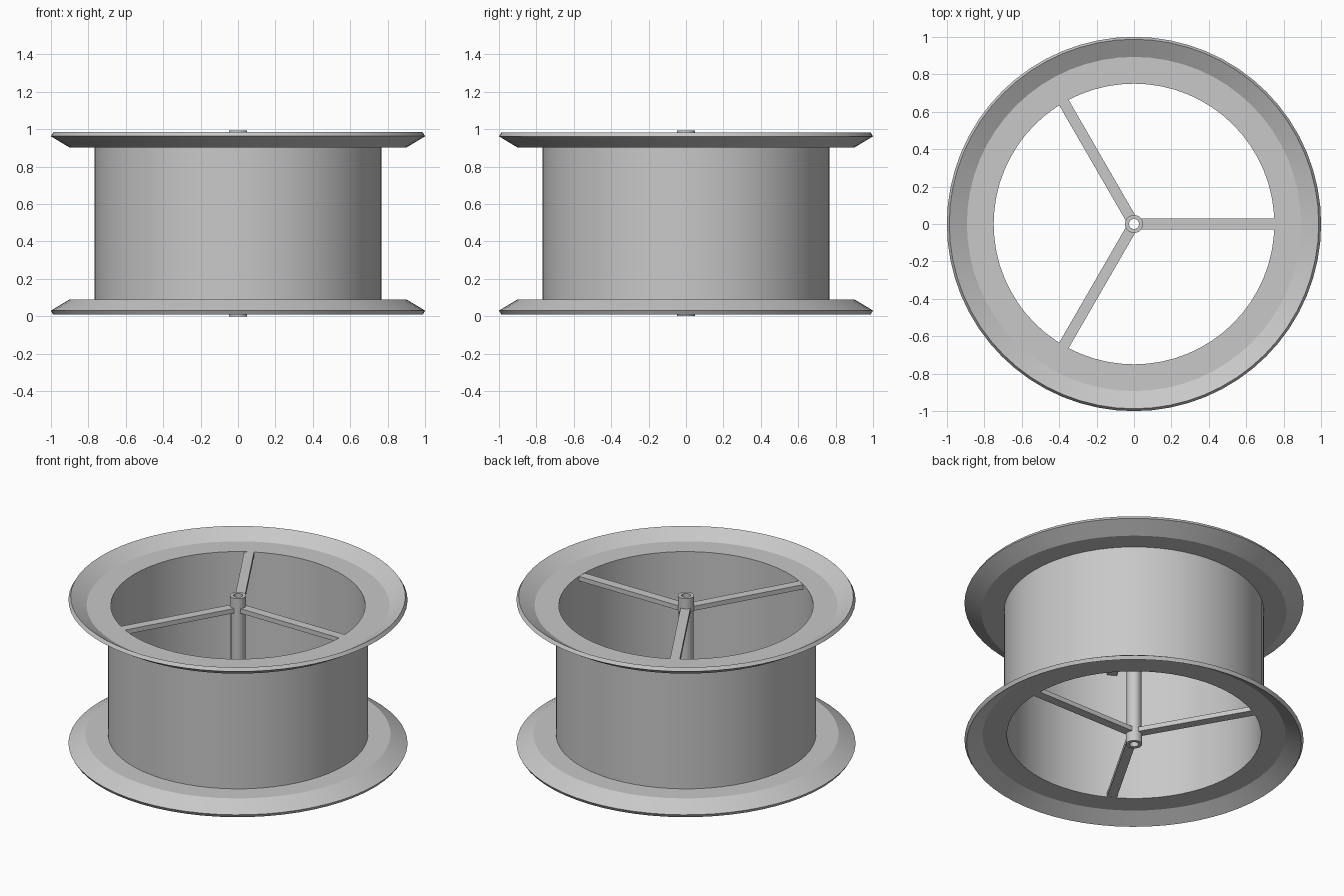
import bpy, bmesh, math
from mathutils import Matrix, Vector

cube = bpy.data.objects.get("Cube")
if cube:
    bpy.data.objects.remove(cube, do_unlink=True)

HEIGHT = 0.992          # full height of the axle
SEGMENTS = 64
HOLE = 0.75             # inner radius of drum and flanges
SHEET = 0.025           # flange thickness
SEAT = 0.902            # height where the upper flange meets the drum

grey = bpy.data.materials.new("light_grey")
grey.use_nodes = True
colour = (0.58, 0.58, 0.58, 1)
grey.diffuse_color = colour
grey.node_tree.nodes["Principled BSDF"].inputs["Base Color"].default_value = colour


def finish(name, bm, smooth=True):
    """Turn a bmesh into a named, shaded object."""
    bmesh.ops.recalc_face_normals(bm, faces=bm.faces)
    mesh = bpy.data.meshes.new(name)
    bm.to_mesh(mesh)
    bm.free()
    mesh.materials.append(grey)
    obj = bpy.data.objects.new(name, mesh)
    bpy.context.collection.objects.link(obj)
    if smooth:
        bpy.ops.object.select_all(action="DESELECT")
        obj.select_set(True)
        bpy.context.view_layer.objects.active = obj
        bpy.ops.object.shade_smooth_by_angle(angle=math.radians(25))
    return obj


def lathe(name, profile, segments=SEGMENTS):
    """Spin a closed (radius, height) profile around the z axis."""
    bm = bmesh.new()
    rings = []
    for i in range(segments):
        turn = Matrix.Rotation(math.tau * i / segments, 3, "Z")
        rings.append([bm.verts.new(turn @ Vector((r, 0, z))) for r, z in profile])
    count = len(profile)
    for i in range(segments):
        a, b = rings[i], rings[(i + 1) % segments]
        for j in range(count):
            k = (j + 1) % count
            bm.faces.new((a[j], b[j], b[k], a[k]))
    return finish(name, bm)


def tube(name, inner, outer, low, high, segments=SEGMENTS):
    return lathe(name, [(inner, low), (outer, low), (outer, high), (inner, high)], segments)


def spoke(name, angle, low, high):
    """Flat bar from the collar to the drum wall."""
    start, end, width = 0.035, 0.757, 0.058
    bm = bmesh.new()
    bmesh.ops.create_cube(bm, size=1)
    bmesh.ops.scale(bm, vec=(end - start, width, high - low), verts=bm.verts)
    bmesh.ops.translate(bm, vec=((start + end) / 2, 0, (low + high) / 2), verts=bm.verts)
    bmesh.ops.rotate(bm, matrix=Matrix.Rotation(angle, 3, "Z"), verts=bm.verts)
    return finish(name, bm, smooth=False)


# Drum wall and hollow axle
tube("drum", HOLE, 0.767, HEIGHT - SEAT, SEAT)
tube("axle", 0.027, 0.043, 0.01, HEIGHT - 0.01, 32)

# Flange section: flat ring with a lip bent away from the drum
bend = math.atan2(0.06, 0.1)
flange = [
    (HOLE, SEAT),
    (0.9, SEAT),
    (1.0, SEAT + 0.06),
    (1.0 - SHEET * math.sin(bend), SEAT + 0.06 + SHEET * math.cos(bend)),
    (0.9 - SHEET * math.tan(bend / 2), SEAT + SHEET),
    (HOLE, SEAT + SHEET),
]

# Each end: flange, collar and three spokes, mirrored about mid height
for end_name, flip in (("upper", False), ("lower", True)):
    def level(z):
        return HEIGHT - z if flip else z

    lathe(end_name + "_flange", [(r, level(z)) for r, z in flange])
    low, high = sorted((level(0.9), level(HEIGHT)))
    tube(end_name + "_collar", 0.027, 0.048, low, high, 32)
    low, high = sorted((level(SEAT - 0.006), level(SEAT + SHEET - 0.001)))
    for n in range(3):
        spoke(f"{end_name}_spoke_{n + 1}", math.tau * n / 3, low, high)
